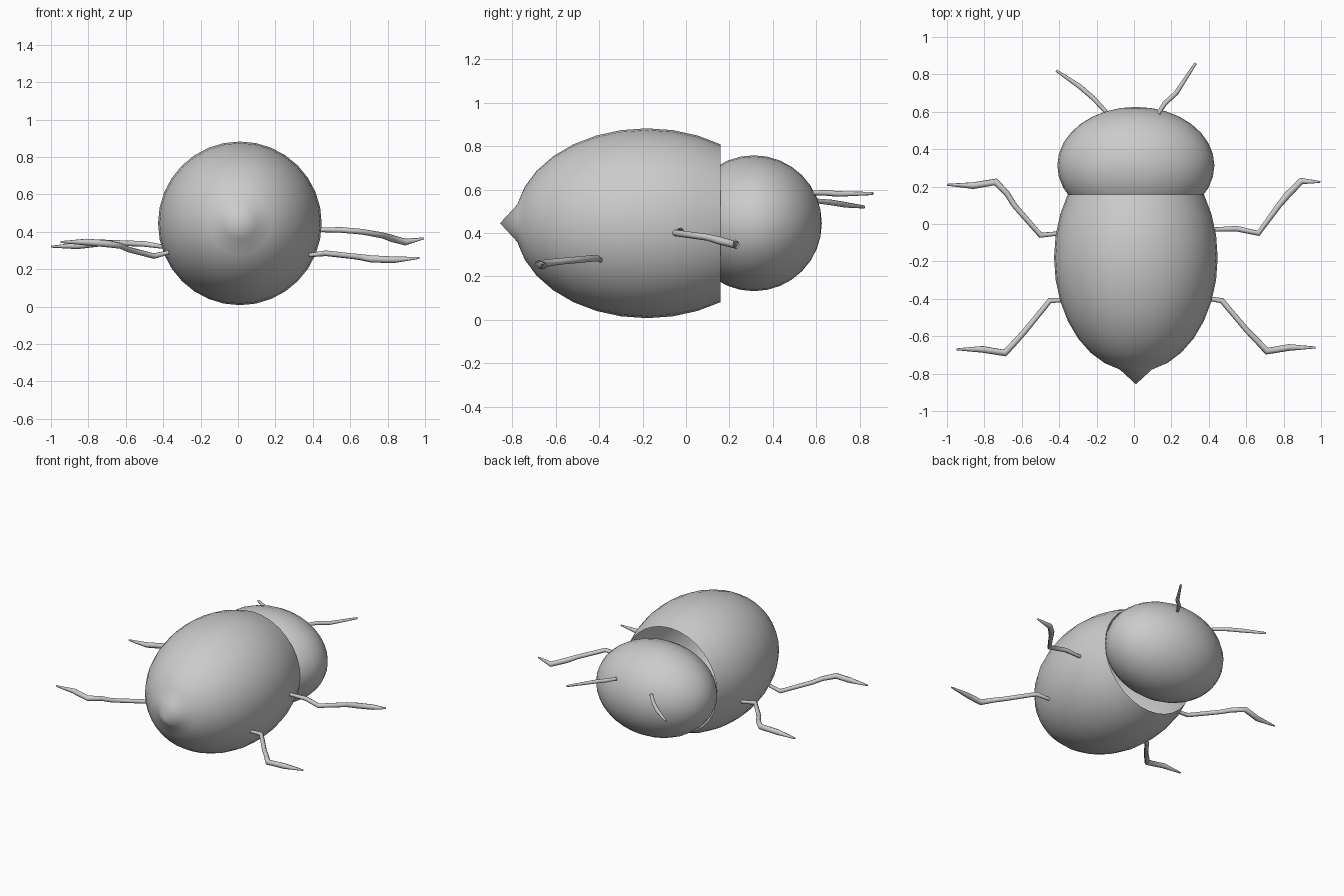
import bpy, bmesh, math
from mathutils import Matrix

if "Cube" in bpy.data.objects:
    bpy.data.objects.remove(bpy.data.objects["Cube"])


def ellipsoid(name, center, radii, edit=None):
    """Smooth sphere with its poles along y, scaled to radii."""
    bm = bmesh.new()
    bmesh.ops.create_uvsphere(bm, u_segments=32, v_segments=16, radius=1)
    bm.transform(Matrix.Rotation(math.radians(90), 4, 'X'))
    if edit:
        edit(bm)
    bm.transform(Matrix.Translation(center) @ Matrix.Diagonal((*radii, 1)))
    for f in bm.faces:
        f.smooth = True
    mesh = bpy.data.meshes.new(name)
    bm.to_mesh(mesh)
    bm.free()
    obj = bpy.data.objects.new(name, mesh)
    bpy.context.collection.objects.link(obj)


def limb(name, points, radii):
    """Tapered round limb along a bent path."""
    curve = bpy.data.curves.new(name, 'CURVE')
    curve.dimensions = '3D'
    curve.bevel_depth = 1.0
    curve.bevel_resolution = 2
    curve.use_fill_caps = True
    spline = curve.splines.new('POLY')
    spline.points.add(len(points) - 1)
    for p, co, r in zip(spline.points, points, radii):
        p.co = (*co, 1)
        p.radius = r
    spline.use_smooth = True
    obj = bpy.data.objects.new(name, curve)
    bpy.context.collection.objects.link(obj)
    bpy.ops.object.select_all(action='DESELECT')
    obj.select_set(True)
    bpy.context.view_layer.objects.active = obj
    bpy.ops.object.convert(target='MESH')


def open_and_point(bm):
    # cut the head end open and pull the tail pole to a point
    bmesh.ops.delete(bm, geom=[v for v in bm.verts if v.co.y > 0.6], context='VERTS')
    min(bm.verts, key=lambda v: v.co.y).co.y = -1.11


# hollow abdomen shell and head
ellipsoid("abdomen_shell", (0.01, -0.18, 0.445), (0.4375, 0.61, 0.4375), open_and_point)
ellipsoid("head", (0.01, 0.313, 0.445), (0.42, 0.313, 0.313))

# four bent legs, from the body outwards
leg_radii = (0.011, 0.015, 0.015, 0.016, 0.019, 0.018, 0.005)
legs = {
    "front_leg_right": [(0.41, -0.03, 0.41), (0.55, -0.025, 0.41), (0.665, -0.05, 0.40),
                        (0.775, 0.10, 0.38), (0.82, 0.155, 0.365), (0.895, 0.23, 0.345),
                        (0.995, 0.225, 0.365)],
    "front_leg_left": [(-0.40, -0.05, 0.32), (-0.50, -0.06, 0.335), (-0.64, 0.10, 0.34),
                       (-0.68, 0.165, 0.34), (-0.74, 0.225, 0.34), (-0.86, 0.205, 0.325),
                       (-1.0, 0.21, 0.32)],
    "rear_leg_right": [(0.38, -0.395, 0.275), (0.47, -0.41, 0.285), (0.605, -0.57, 0.27),
                       (0.65, -0.615, 0.265), (0.71, -0.68, 0.255), (0.83, -0.66, 0.25),
                       (0.97, -0.66, 0.26)],
    "rear_leg_left": [(-0.37, -0.405, 0.29), (-0.45, -0.41, 0.27), (-0.585, -0.575, 0.305),
                      (-0.63, -0.625, 0.325), (-0.69, -0.69, 0.335), (-0.81, -0.67, 0.345),
                      (-0.95, -0.67, 0.345)],
}
for name, points in legs.items():
    limb(name, points, leg_radii)

# two antennae
antenna_radii = (0.011, 0.013, 0.013, 0.007)
limb("antenna_right", [(0.13, 0.59, 0.585), (0.165, 0.645, 0.585),
                       (0.225, 0.70, 0.58), (0.33, 0.86, 0.582)], antenna_radii)
limb("antenna_left", [(-0.15, 0.60, 0.548), (-0.22, 0.675, 0.54),
                      (-0.29, 0.735, 0.53), (-0.415, 0.82, 0.52)], antenna_radii)
